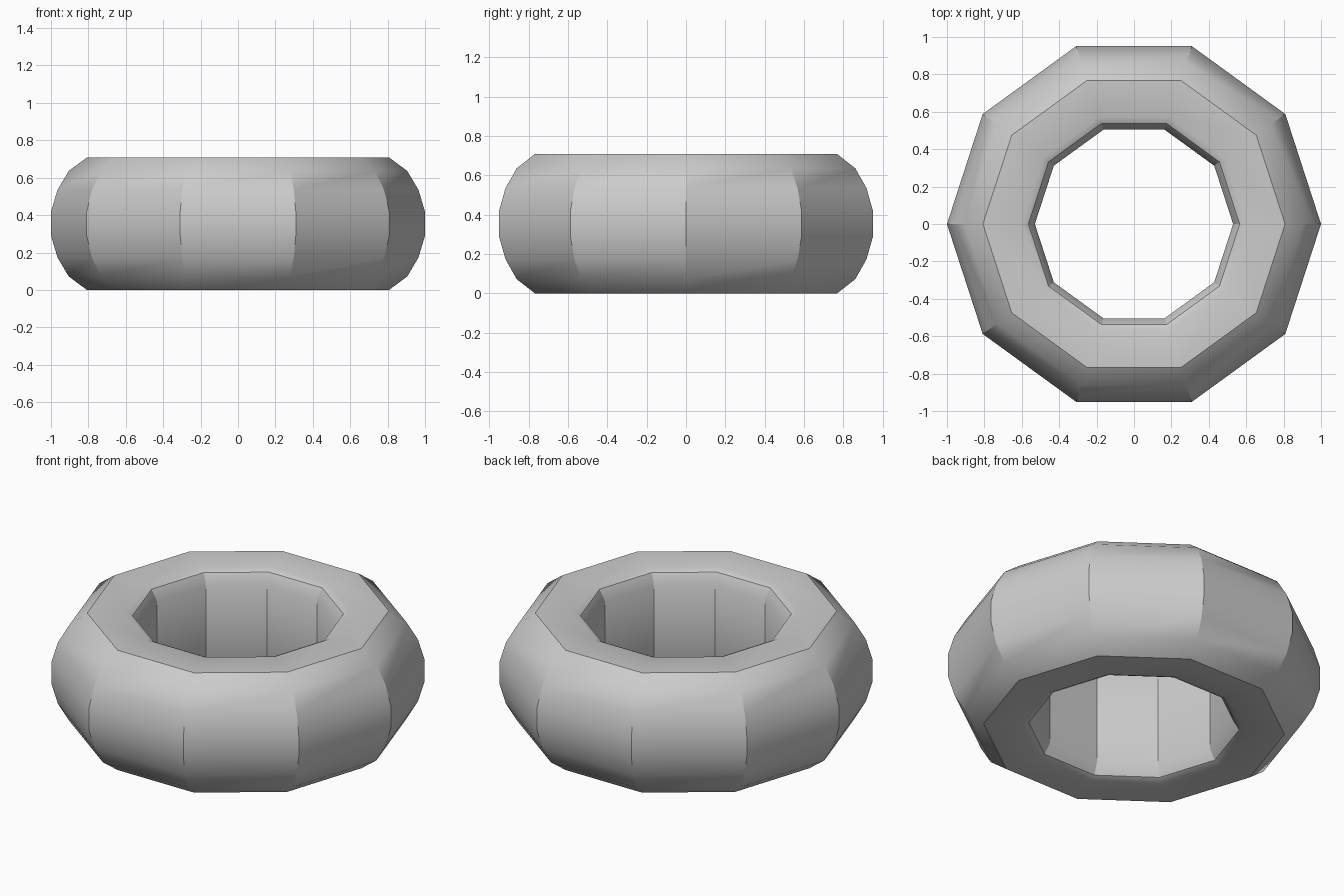
import bpy, bmesh
from math import cos, sin, pi, radians

if "Cube" in bpy.data.objects:
    bpy.data.objects.remove(bpy.data.objects["Cube"])

SIDES = 10
MID = 0.354  # half the height

# upper half of the ring section (radius, height above middle), outside to inside
upper = [(1.0, 0.064), (0.965, 0.181), (0.905, 0.282), (0.808, MID),
         (0.60, MID), (0.565, 0.337), (0.53, 0.276)]
section = upper + [(r, -h) for r, h in reversed(upper)]

# ten-sided ring swept around z
bm = bmesh.new()
rings = []
for i in range(SIDES):
    a = 2 * pi * i / SIDES
    rings.append([bm.verts.new((r * cos(a), r * sin(a), MID + h)) for r, h in section])
n = len(section)
for i in range(SIDES):
    a, b = rings[i], rings[(i + 1) % SIDES]
    for j in range(n):
        k = (j + 1) % n
        bm.faces.new((a[j], b[j], b[k], a[k]))
bmesh.ops.recalc_face_normals(bm, faces=bm.faces)
mesh = bpy.data.meshes.new("tyre_ring")
bm.to_mesh(mesh)
bm.free()

ring = bpy.data.objects.new("tyre_ring", mesh)
bpy.context.collection.objects.link(ring)
bpy.context.view_layer.objects.active = ring
ring.select_set(True)
bpy.ops.object.shade_smooth_by_angle(angle=radians(31))
